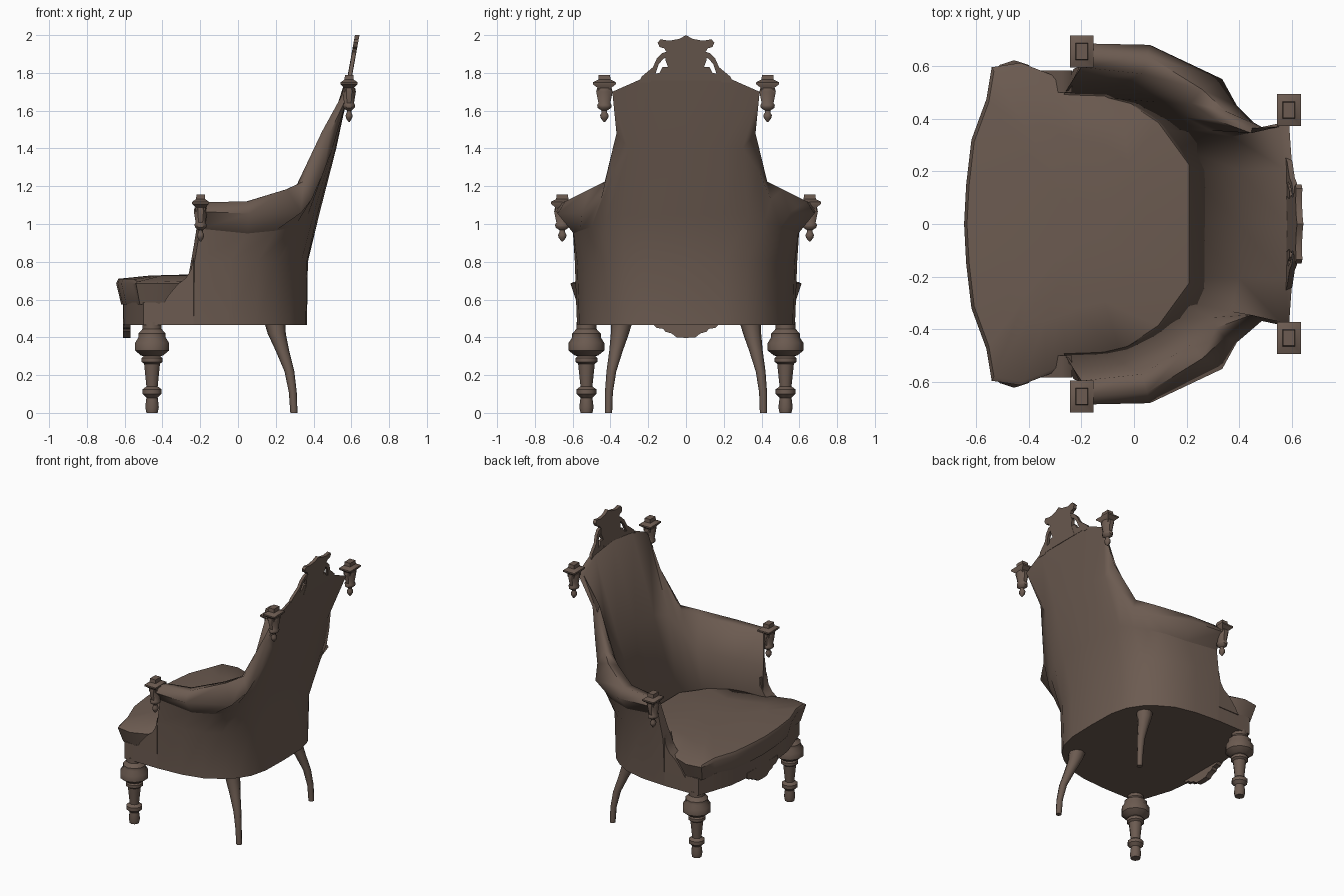
import bpy, bmesh, math
from mathutils import Vector

if "Cube" in bpy.data.objects:
    bpy.data.objects.remove(bpy.data.objects["Cube"])

mat = bpy.data.materials.new("brown_wood_and_leather")
mat.diffuse_color = (0.15, 0.105, 0.082, 1)
mat.use_nodes = True
mat.node_tree.nodes["Principled BSDF"].inputs["Base Color"].default_value = mat.diffuse_color


def finish(name, bm, angle=32):
    bmesh.ops.recalc_face_normals(bm, faces=bm.faces)
    me = bpy.data.meshes.new(name)
    bm.to_mesh(me)
    bm.free()
    ob = bpy.data.objects.new(name, me)
    bpy.context.collection.objects.link(ob)
    me.materials.append(mat)
    bpy.ops.object.select_all(action='DESELECT')
    ob.select_set(True)
    bpy.context.view_layer.objects.active = ob
    bpy.ops.object.shade_smooth_by_angle(angle=math.radians(angle))
    return ob


def skin(bm, rings):
    """Join closed rings of points with quads and cap both ends."""
    rows = [[bm.verts.new(p) for p in r] for r in rings]
    n = len(rows[0])
    for a, b in zip(rows, rows[1:]):
        for i in range(n):
            bm.faces.new((a[i], a[(i + 1) % n], b[(i + 1) % n], b[i]))
    bm.faces.new(rows[0])
    bm.faces.new(rows[-1])


def lathe(bm, profile, x, y, sides=8, sy=1.0):
    rings = []
    for r, z in profile:
        k = r / math.cos(math.pi / sides)
        rings.append([(x + k * math.cos(2 * math.pi * (i + .5) / sides),
                       y + sy * k * math.sin(2 * math.pi * (i + .5) / sides), z)
                      for i in range(sides)])
    skin(bm, rings)


def mirror_path(half):
    """Half path starting at y = 0 -> full path running from -y to +y."""
    return [(p[0], -p[1]) + tuple(p[2:]) for p in reversed(half) if p[1] > 1e-4] + list(half)


def plate(bm, outline, place, t):
    """Extruded flat outline; place(u, v, depth) gives the 3D point."""
    skin(bm, [[place(u, v, d) for u, v in outline] for d in (-t, t)])


# Upholstered shell: rails run from the back centre to the arm front
base = [(.365, 0), (.36, .2), (.33, .32), (.27, .41), (.20, .47), (.10, .53), (-.05, .565), (-.235, .577)]
under = [(.43, 0, 1.05), (.42, .21, 1.05), (.40, .33, 1.05), (.36, .42, 1.02),
         (.30, .50, .985), (.20, .56, .965), (.05, .595, .95), (-.20, .60, .975)]
outer = [(.52, 0, 1.4), (.515, .19, 1.4), (.50, .30, 1.4), (.455, .385, 1.28),
         (.39, .45, 1.13), (.335, .55, 1.06), (.06, .68, 1.055), (-.18, .685, 1.065)]
top = [(.605, 0, 1.80), (.60, .22, 1.775), (.588, .39, 1.70), (.485, .368, 1.48),
       (.345, .43, 1.225), (.26, .51, 1.185), (.05, .64, 1.12), (-.18, .655, 1.115)]
lip = [(.575, 0, 1.785), (.57, .21, 1.76), (.555, .37, 1.69), (.445, .345, 1.49),
       (.31, .395, 1.205), (.215, .46, 1.165), (.03, .57, 1.115), (-.20, .595, 1.10)]
seat_line = [(.21, 0), (.21, .2), (.17, .29), (.12, .36), (.06, .41), (-.02, .455), (-.12, .48), (-.27, .485)]
stations = []
for b, u, o, t, l, s in zip(base, under, outer, top, lip, seat_line):
    mid = (Vector(l) + Vector((s[0], s[1], .68))) / 2
    mid += Vector((b[0] - s[0], b[1] - s[1], 0)) * .05
    stations.append([(b[0], b[1], .465), (b[0] + .005, b[1] * 1.02, .80), u, o, t, l,
                     tuple(mid), (s[0], s[1], .68)])
rails = [mirror_path([st[k] for st in stations]) for k in range(8)]
bm = bmesh.new()
skin(bm, [list(ring) for ring in zip(*rails)])
shell = finish("back_and_arms", bm, 70)
# crease under the arm rolls
for e in shell.data.edges:
    if all(v % 8 == 2 and abs(v // 8 - 7) >= 4 for v in e.vertices):
        e.use_edge_sharp = True

# Seat frame under the cushion
front = [(-.50, .575), (-.525, .50), (-.585, .32), (-.605, .15), (-.61, 0)]
half = base + front
plan = mirror_path(half[:-1]) + [half[-1]]
bm = bmesh.new()
skin(bm, [[(x, y, z) for x, y in plan] for z in (.465, .585)])
finish("seat_frame", bm)

# Cushion with soft front edge and domed top
half = [(-.645, 0), (-.637, .15), (-.617, .32), (-.56, .475), (-.54, .595), (-.43, .612), (-.335, .575),
        (-.245, .54), (-.05, .495), (.10, .395), (.22, .23), (.22, 0)]
plan = mirror_path(half[:-1]) + [half[-1]]
bm = bmesh.new()
rings = [[(-.2 + (x + .2) * k, y * k, z + min(0, -.02 * (abs(y) - .45) / .15) * top_on)
          for x, y in plan]
         for k, z, top_on in ((.94, .575, 0), (1, .685, 0), (.975, .71, .8), (.6, .727, 0), (.2, .732, 0))]
skin(bm, rings)
finish("seat_cushion", bm, 48)

# Curved panels between arm fronts and cushion
scroll = [(-.235, .57), (-.40, .57), (-.37, .62), (-.32, .68), (-.275, .715), (-.248, .76), (-.235, .83)]
bm = bmesh.new()
for s in (1, -1):
    plate(bm, scroll, lambda u, v, d: (u, s * (.541 + d), v), .041)
finish("arm_front_panel", bm, 40)

# Turned front legs
leg = [(.05, .48), (.05, .445), (.072, .42), (.072, .40), (.09, .37), (.09, .33), (.06, .305), (.045, .30),
       (.055, .29), (.055, .27), (.042, .26), (.03, .14), (.05, .125), (.05, .10), (.03, .08),
       (.036, .03), (.03, 0)]
# Finial: square cap above, turned drop below (heights relative to its top)
cap = [(.022, 0), (.024, -.025), (.045, -.04), (.045, -.05), (.026, -.07), (.026, -.09)]
drop = [(.032, -.07), (.036, -.09), (.026, -.15), (.032, -.16), (.03, -.175), (.012, -.19),
        (.012, -.20), (.019, -.215), (.016, -.23), (.003, -.25)]
for name, s in (("left", 1), ("right", -1)):
    bm = bmesh.new()
    lathe(bm, leg, -.455, s * .527, 10)
    finish("front_leg_" + name, bm, 40)
    for part, x, y, h in (("arm", -.198, .655, 1.157), ("back", .588, .432, 1.79)):
        bm = bmesh.new()
        lathe(bm, [(r, h + z) for r, z in cap], x, s * y, 4, 1.35)
        lathe(bm, [(r, h + z) for r, z in drop], x, s * y, 8, 1.2)
        finish(part + "_finial_" + name, bm, 46)

    # Swept rear legs
    bm = bmesh.new()
    path = [(.195, .34, .48, .056), (.205, .35, .42, .048), (.235, .37, .33, .036), (.272, .395, .22, .026),
            (.29, .408, .11, .021), (.296, .41, 0, .019)]
    skin(bm, [[(x + r * math.cos(a * math.pi / 4), s * (y + r * math.sin(a * math.pi / 4)), z)
               for a in range(8)] for x, y, z, r in path])
    finish("rear_leg_" + name, bm, 50)

# Carved crest: centre panel and pierced side scrolls, leaning with the back
panel = [(2.0, 0), (1.98, .035), (1.97, .09), (1.978, .135), (1.96, .15), (1.937, .14), (1.93, .115),
         (1.905, .10), (1.87, .11), (1.83, .095), (1.76, .11)]
panel = mirror_path(panel)
lean = lambda y, z, d: (.586 + (z - 1.75) * .18 + d, y, z)
bm = bmesh.new()
plate(bm, [(y, z) for z, y in panel], lean, .012)
side = [(.09, 1.915), (.125, 1.905), (.155, 1.875), (.175, 1.83), (.235, 1.78), (.25, 1.75), (.19, 1.75),
        (.16, 1.80), (.145, 1.845), (.12, 1.875), (.09, 1.885)]
hook = [(.09, 1.83), (.125, 1.83), (.14, 1.80), (.20, 1.79), (.20, 1.76), (.09, 1.76)]
for s in (1, -1):
    for shape in (side, hook):
        plate(bm, [(s * y, z) for y, z in shape], lean, .01)
finish("crest", bm)

# Carved drop ornament below the front rail
drop_half = [(.50, .17), (.47, .175), (.45, .155), (.445, .12), (.43, .11), (.42, .075), (.40, .05), (.397, 0)]
outline = [(y, z) for z, y in drop_half] + [(-y, z) for z, y in reversed(drop_half[:-1])]
bm = bmesh.new()
plate(bm, outline, lambda y, z, d: (-.588 + d, y, z), .02)
finish("front_apron_ornament", bm)
